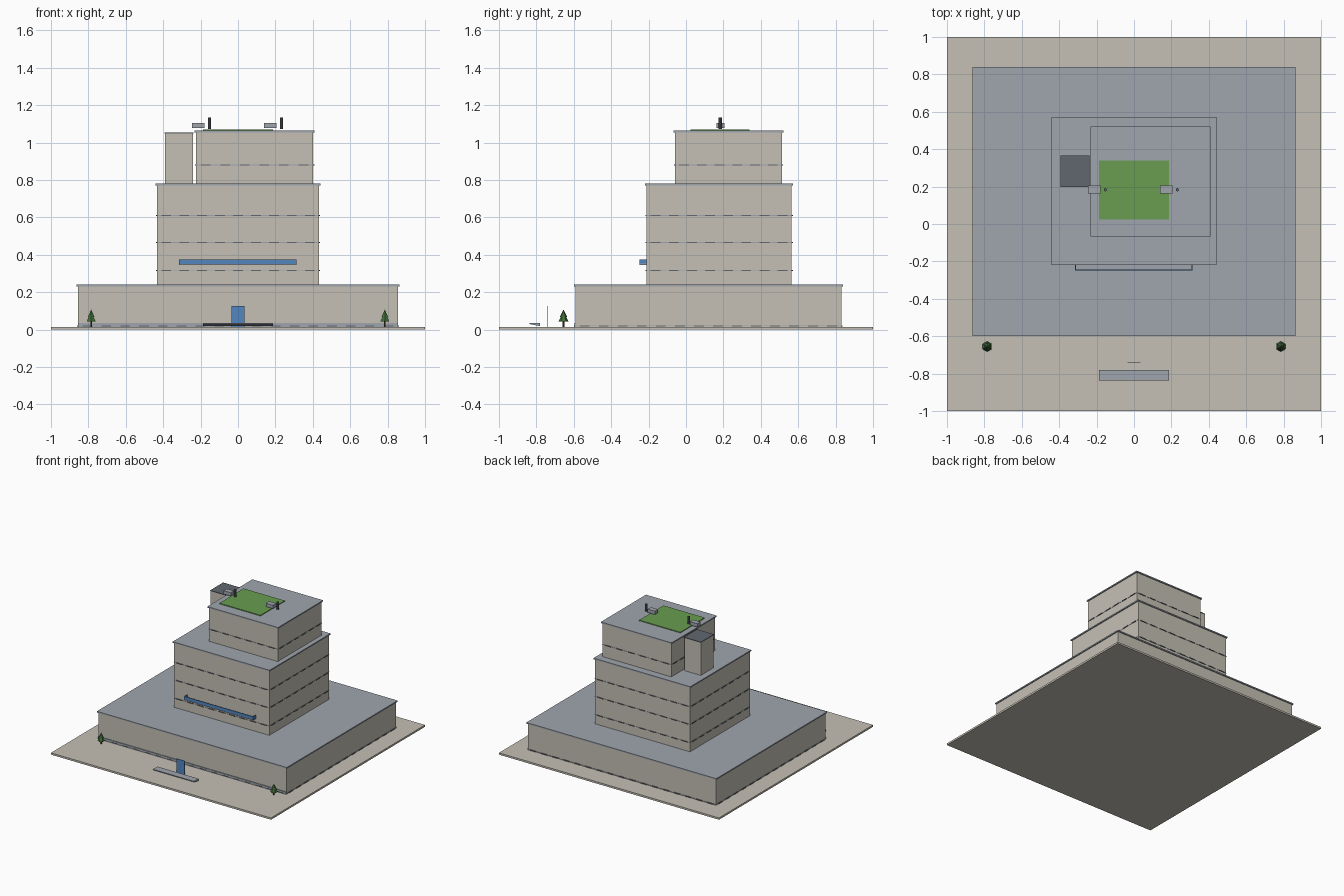
import bpy, bmesh

cube = bpy.data.objects.get("Cube")
if cube:
    bpy.data.objects.remove(cube, do_unlink=True)


def material(name, rgb):
    m = bpy.data.materials.new(name)
    m.use_nodes = True
    color = (*rgb, 1)
    m.diffuse_color = color
    m.node_tree.nodes["Principled BSDF"].inputs["Base Color"].default_value = color
    return m


STONE = material("warm stone", (0.56, 0.53, 0.46))
SLATE = material("blue grey roof", (0.35, 0.38, 0.43))
DARK = material("dark grey", (0.12, 0.135, 0.16))
GLASS = material("blue glass", (0.085, 0.24, 0.52))
GRASS = material("lawn green", (0.14, 0.34, 0.08))
LEAF = material("leaf green", (0.05, 0.15, 0.04))
BARK = material("bark brown", (0.1, 0.05, 0.025))


def finish(bm, name, *mats):
    bmesh.ops.recalc_face_normals(bm, faces=bm.faces)
    mesh = bpy.data.meshes.new(name)
    bm.to_mesh(mesh)
    bm.free()
    for m in mats:
        mesh.materials.append(m)
    obj = bpy.data.objects.new(name, mesh)
    bpy.context.collection.objects.link(obj)
    return obj


def add_box(bm, x0, x1, y0, y1, z0, z1):
    verts = bmesh.ops.create_cube(bm, size=1)["verts"]
    for v in verts:
        v.co.x = x1 if v.co.x > 0 else x0
        v.co.y = y1 if v.co.y > 0 else y0
        v.co.z = z1 if v.co.z > 0 else z0
    return verts


def box(name, mat, *bounds):
    bm = bmesh.new()
    add_box(bm, *bounds)
    return finish(bm, name, mat)


def cone(name, mat, x, y, z0, z1, r0, r1=0, sides=6):
    bm = bmesh.new()
    bmesh.ops.create_cone(bm, cap_ends=True, segments=sides, radius1=r0,
                          radius2=r1, depth=z1 - z0)
    bmesh.ops.translate(bm, verts=bm.verts, vec=(x, y, (z0 + z1) / 2))
    return finish(bm, name, mat)


def window_row(bm, x0, x1, y0, y1, z, out=0.006, h=0.003):
    """Short slot windows along all four walls."""
    nx, ny = round((x1 - x0) / 0.1), round((y1 - y0) / 0.1)
    for i in range(nx):
        c = x0 + (i + 0.5) * (x1 - x0) / nx
        for y in (y0, y1):
            add_box(bm, c - 0.026, c + 0.026, y - out, y + out, z - h, z + h)
    for i in range(ny):
        c = y0 + (i + 0.5) * (y1 - y0) / ny
        for x in (x0, x1):
            add_box(bm, x - out, x + out, c - 0.026, c + 0.026, z - h, z + h)


def tier(name, x0, x1, y0, y1, z0, z1, floors):
    """One storey block with overhanging roof, floor bands and windows."""
    box(name + "_walls", STONE, x0, x1, y0, y1, z0, z1 - 0.01)
    o = 0.008
    box(name + "_roof", SLATE, x0 - o, x1 + o, y0 - o, y1 + o, z1 - 0.01, z1)
    bands, windows = bmesh.new(), bmesh.new()
    b = 0.002
    for z in floors:
        add_box(bands, x0 - b, x1 + b, y0 - b, y1 + b, z - b, z + b)
        window_row(windows, x0, x1, y0, y1, z)
    finish(bands, name + "_floor_bands", SLATE)
    finish(windows, name + "_windows", DARK)


# Plaza and the three stacked blocks
box("plaza", STONE, -1, 1, -1, 1, 0, 0.015)
tier("podium", -0.855, 0.855, -0.592, 0.832, 0.015, 0.24, [0.02])
tier("middle_block", -0.432, 0.432, -0.211, 0.565, 0.24, 0.78, [0.315, 0.465, 0.61])
tier("upper_block", -0.225, 0.402, -0.058, 0.512, 0.78, 1.065, [0.88])
box("front_plinth", SLATE, -0.855, 0.855, -0.597, -0.59, 0.015, 0.035)

# Stair tower
box("stair_tower", STONE, -0.39, -0.24, 0.2, 0.365, 0.78, 1.049)
box("stair_tower_roof", DARK, -0.392, -0.238, 0.198, 0.367, 1.049, 1.055)

# Roof lawn and rooftop machines
box("roof_lawn", GRASS, -0.187, 0.187, 0.025, 0.34, 1.06, 1.071)
for side, x in (("right", -0.213), ("left", 0.172)):
    box(side + "_air_unit", SLATE, x - 0.033, x + 0.033, 0.163, 0.205, 1.077, 1.105)
    cone(side + "_vent_pipe", DARK, x + 0.06, 0.183, 1.073, 1.133, 0.009, 0.009, 10)

# Glazed balcony
box("balcony_floor", SLATE, -0.315, 0.312, -0.248, -0.21, 0.345, 0.353)
box("balcony_front_glass", GLASS, -0.315, 0.312, -0.249, -0.244, 0.35, 0.375)
for side, x in (("right", -0.315), ("left", 0.307)):
    box(side + "_balcony_glass", GLASS, x, x + 0.005, -0.249, -0.21, 0.35, 0.375)

# Entrance door panel and wedge shaped canopy
box("door", GLASS, -0.036, 0.036, -0.744, -0.74, 0.015, 0.127)
bm = bmesh.new()
for v in add_box(bm, -0.187, 0.187, -0.838, -0.78, 0.03, 0.036):
    if v.co.y > -0.8 and v.co.z < 0.033:
        v.co.z = 0.018
finish(bm, "entrance_canopy", SLATE)

# Pair of conifers
for side, x in (("right", -0.785), ("left", 0.785)):
    cone(side + "_tree_trunk", BARK, x, -0.655, 0.015, 0.05, 0.005, 0.005)
    cone(side + "_tree_lower", LEAF, x, -0.655, 0.042, 0.085, 0.028, 0.006)
    cone(side + "_tree_upper", LEAF, x, -0.655, 0.066, 0.107, 0.021)
